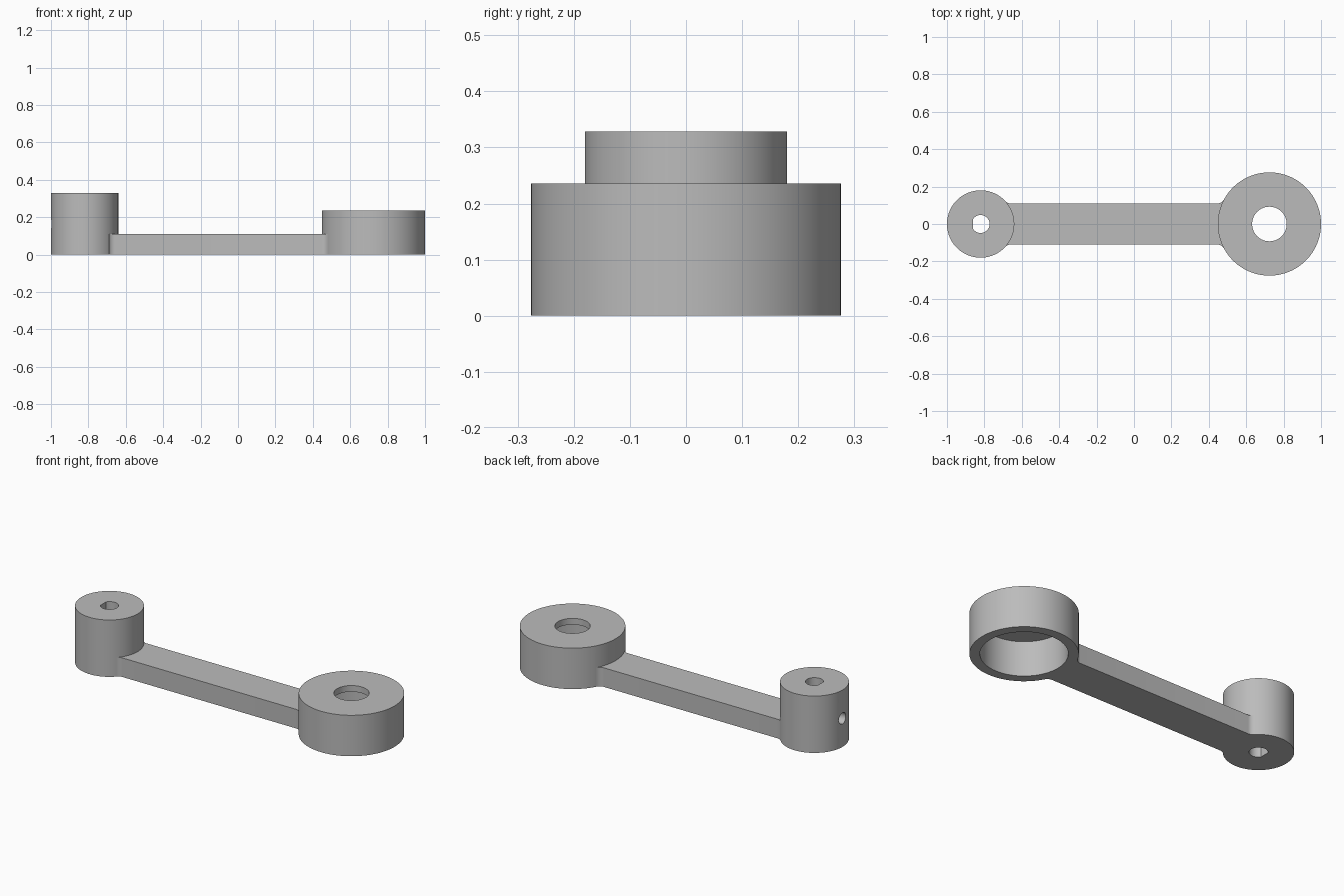
import bpy, bmesh
from math import sin, cos, pi, acos, asin, atan2, sqrt
from mathutils import Matrix

old = bpy.data.objects.get("Cube")
if old:
    bpy.data.objects.remove(old, do_unlink=True)

grey = bpy.data.materials.new("plain grey")
grey.use_nodes = True
tone = (0.5, 0.5, 0.5, 1)
grey.diffuse_color = tone
grey.node_tree.nodes["Principled BSDF"].inputs["Base Color"].default_value = tone

PIVOT_X, PIVOT_R, PIVOT_H = 0.724, 0.276, 0.236
SHAFT_X, SHAFT_R, SHAFT_H = -0.82, 0.18, 0.328
BAR_HALF, BAR_H, FILLET = 0.11, 0.11, 0.04


def arc(cx, cy, r, start, end, steps):
    return [(cx + r * cos(start + (end - start) * i / steps),
             cy + r * sin(start + (end - start) * i / steps)) for i in range(steps + 1)]


def circle(cx, r, steps=96):
    return arc(cx, 0, r, 0, 2 * pi, steps)[:-1]


def prism(name, outline, bottom, top):
    """Extrude a counter-clockwise outline from bottom to top."""
    bm = bmesh.new()
    base = bm.faces.new([bm.verts.new((x, y, bottom)) for x, y in outline])
    grown = bmesh.ops.extrude_face_region(bm, geom=[base])["geom"]
    bmesh.ops.translate(bm, vec=(0, 0, top - bottom),
                        verts=[g for g in grown if isinstance(g, bmesh.types.BMVert)])
    bmesh.ops.recalc_face_normals(bm, faces=bm.faces)
    mesh = bpy.data.meshes.new(name)
    bm.to_mesh(mesh)
    bm.free()
    mesh.materials.append(grey)
    obj = bpy.data.objects.new(name, mesh)
    bpy.context.collection.objects.link(obj)
    return obj


def combine(target, tool, operation):
    """Apply a boolean and discard the tool."""
    mod = target.modifiers.new(operation, 'BOOLEAN')
    mod.operation, mod.object, mod.solver = operation, tool, 'EXACT'
    bpy.context.view_layer.objects.active = target
    bpy.ops.object.modifier_apply(modifier=mod.name)
    bpy.data.objects.remove(tool, do_unlink=True)


def fillet(boss_x, boss_r, side):
    """Upper fillet from the bar edge to a boss; side is the boss direction."""
    cy = BAR_HALF + FILLET
    dx = sqrt((boss_r + FILLET) ** 2 - cy ** 2)
    cx = boss_x - side * dx
    sweep = pi / 2 - atan2(cy, dx)
    points = arc(cx, cy, FILLET, -pi / 2, -pi / 2 + side * sweep, 8)
    x, y = points[-1]
    return points + [(x + side * 0.01, y - 0.006)]


# Flat bar flaring into both bosses
upper = fillet(PIVOT_X, PIVOT_R, 1)[::-1] + fillet(SHAFT_X, SHAFT_R, -1)
lower = [(x, -y) for x, y in reversed(upper)]
arm = prism("lever_arm", upper + lower, 0, BAR_H)

# Round bosses
combine(arm, prism("pivot_boss", circle(PIVOT_X, PIVOT_R), 0, PIVOT_H), 'UNION')
combine(arm, prism("shaft_boss", circle(SHAFT_X, SHAFT_R), 0, SHAFT_H), 'UNION')

# Bearing pocket from below and the smaller opening through its roof
combine(arm, prism("bearing_pocket", circle(PIVOT_X, 0.223), -0.1, 0.2), 'DIFFERENCE')
combine(arm, prism("pivot_hole", circle(PIVOT_X, 0.0925, 64), 0.1, 0.4), 'DIFFERENCE')

# D-shaped shaft hole with its flat towards the outer end
reach = acos(-0.04 / 0.048)
combine(arm, prism("shaft_hole", arc(SHAFT_X, 0, 0.048, -reach, reach, 40), -0.1, 0.5),
        'DIFFERENCE')

# Set screw hole from the outer end into the shaft hole
screw = prism("screw_hole", circle(0, 0.032, 32), 0, 0.3)
screw.data.transform(Matrix.Translation((SHAFT_X - 0.3, 0, SHAFT_H / 2))
                     @ Matrix.Rotation(pi / 2, 4, 'Y'))
combine(arm, screw, 'DIFFERENCE')

# Smooth round walls, sharp rims
bpy.ops.object.select_all(action='DESELECT')
arm.select_set(True)
bpy.context.view_layer.objects.active = arm
bpy.ops.object.shade_smooth_by_angle(angle=pi / 6)
